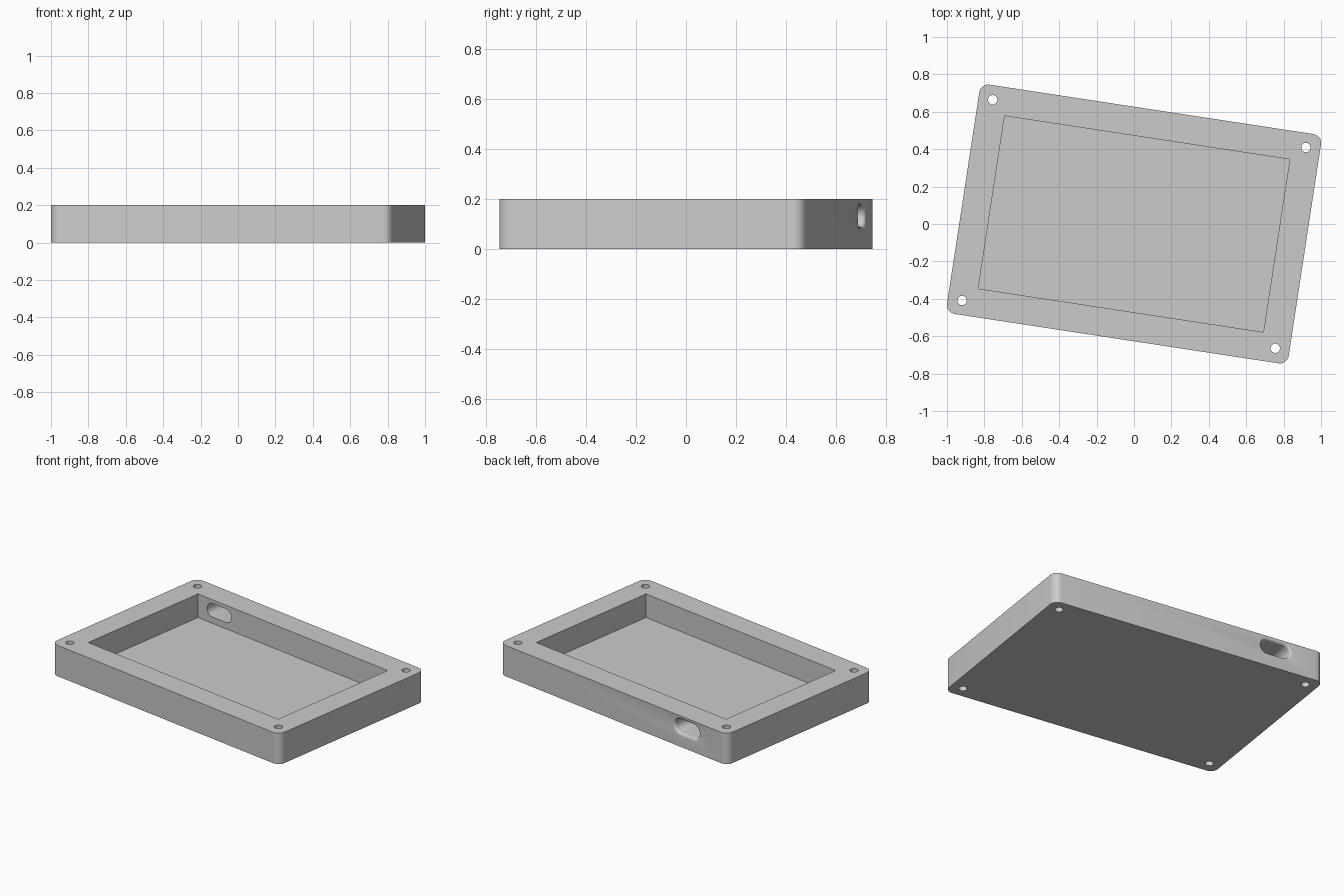
import bpy, bmesh
from math import sin, cos, pi, radians
from mathutils import Matrix, Vector

cube = bpy.data.objects.get("Cube")
if cube:
    bpy.data.objects.remove(cube, do_unlink=True)

# Tray dimensions
HALF_X, HALF_Y, HEIGHT = 0.924, 0.62, 0.2
WALL, FLOOR, CORNER = 0.153, 0.047, 0.048
HOLE_INSET, HOLE_RADIUS = 0.077, 0.025
TURN = radians(-8.67)

grey = bpy.data.materials.new("plain grey")
grey.use_nodes = True
colour = (0.6, 0.6, 0.6, 1)
grey.diffuse_color = colour
grey.node_tree.nodes["Principled BSDF"].inputs["Base Color"].default_value = colour


def rounded_rect(half_x, half_y, radius, steps=8):
    """Outline of a rectangle with rounded corners, counter-clockwise."""
    points = []
    for quarter, (sx, sy) in enumerate(((1, 1), (-1, 1), (-1, -1), (1, -1))):
        for i in range(steps + 1):
            angle = (quarter + i / steps) * pi / 2
            points.append((sx * (half_x - radius) + radius * cos(angle),
                           sy * (half_y - radius) + radius * sin(angle)))
    return points


def loft(name, rings, matrix=Matrix()):
    """Closed solid through a list of (outline, height) rings."""
    bm = bmesh.new()
    loops = [[bm.verts.new((x, y, z)) for x, y in outline] for outline, z in rings]
    for low, high in zip(loops, loops[1:]):
        for i in range(len(low)):
            j = (i + 1) % len(low)
            bm.faces.new((low[i], low[j], high[j], high[i]))
    bm.faces.new(loops[0][::-1])
    bm.faces.new(loops[-1])
    bmesh.ops.remove_doubles(bm, verts=bm.verts, dist=1e-5)
    bm.transform(matrix)
    bmesh.ops.recalc_face_normals(bm, faces=bm.faces)
    mesh = bpy.data.meshes.new(name)
    bm.to_mesh(mesh)
    bm.free()
    mesh.materials.append(grey)
    obj = bpy.data.objects.new(name, mesh)
    bpy.context.collection.objects.link(obj)
    return obj


# Tray body with rounded vertical corners
body = rounded_rect(HALF_X, HALF_Y, CORNER)
tray = loft("tray", [(body, 0), (body, HEIGHT)])

# Square-cornered pocket
px, py = HALF_X - WALL, HALF_Y - WALL
pocket = [(px, py), (-px, py), (-px, -py), (px, -py)]
cutters = [loft("pocket_cutter", [(pocket, FLOOR), (pocket, HEIGHT + 0.1)])]

# Screw holes through the four corners
circle = [(HOLE_RADIUS * cos(i * pi / 16), HOLE_RADIUS * sin(i * pi / 16)) for i in range(32)]
for sx in (-1, 1):
    for sy in (-1, 1):
        place = Matrix.Translation((sx * (HALF_X - HOLE_INSET), sy * (HALF_Y - HOLE_INSET), 0))
        cutters.append(loft("hole_cutter", [(circle, -0.1), (circle, HEIGHT + 0.1)], place))

# Cable slot in the back wall, with a softened outer rim
SLOT_X, SLOT_Z, SLOT_HALF, SLOT_RADIUS, RIM = -0.598, 0.132, 0.098, 0.044, 0.016


def slot(grow):
    return rounded_rect(SLOT_HALF + grow, SLOT_RADIUS + grow, SLOT_RADIUS + grow - 0.0005)


rings = [(slot(0), HALF_Y - WALL - 0.1)]
for i in range(6):
    angle = i / 5 * pi / 2
    rings.append((slot(RIM * (1 - cos(angle))), HALF_Y - RIM * (1 - sin(angle))))
rings.append((slot(RIM), HALF_Y + 0.05))
stand = Matrix.Translation((SLOT_X, 0, SLOT_Z)) @ Matrix.Rotation(-pi / 2, 4, "X")
cutters.append(loft("slot_cutter", rings, stand))

# Cut everything out of the tray, then drop the cutters
bpy.context.view_layer.objects.active = tray
tray.select_set(True)
for cutter in cutters:
    cutter.hide_render = True
    cut = tray.modifiers.new("cut", "BOOLEAN")
    cut.operation, cut.solver, cut.object = "DIFFERENCE", "EXACT", cutter
    bpy.ops.object.modifier_apply(modifier=cut.name)
    bpy.data.objects.remove(cutter, do_unlink=True)

# Turn the finished tray in plan
tray.data.transform(Matrix.Rotation(TURN, 4, "Z"))
bpy.ops.object.shade_smooth_by_angle(angle=radians(30))
